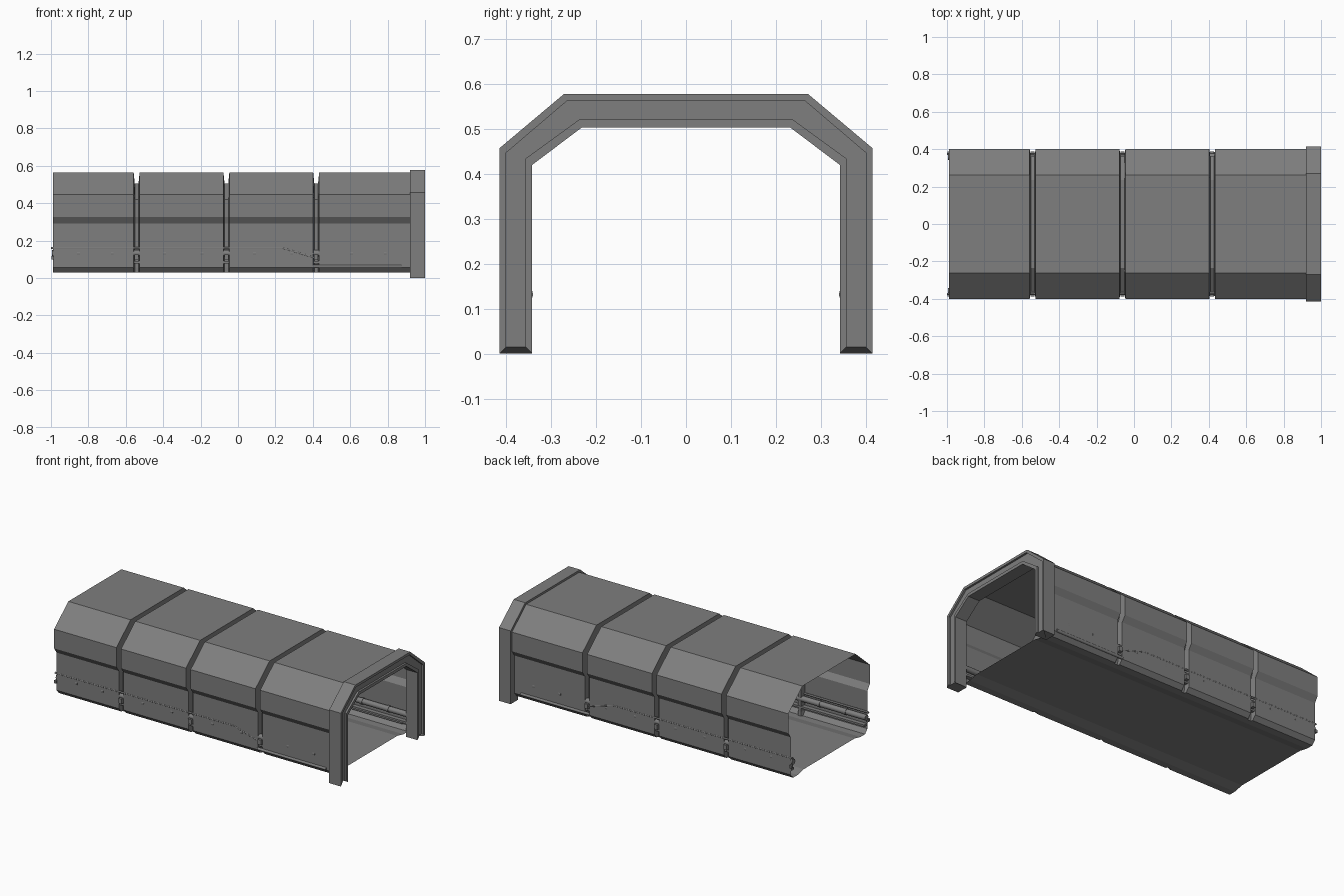
import bpy, bmesh, math
from mathutils import Vector

if "Cube" in bpy.data.objects:
    bpy.data.objects.remove(bpy.data.objects["Cube"])

grey = bpy.data.materials.new("panel_grey")
grey.use_nodes = True
COLOR = (0.21, 0.21, 0.21, 1)
grey.diffuse_color = COLOR
grey.node_tree.nodes["Principled BSDF"].inputs["Base Color"].default_value = COLOR


def finish(bm, name):
    bmesh.ops.recalc_face_normals(bm, faces=bm.faces)
    mesh = bpy.data.meshes.new(name)
    bm.to_mesh(mesh)
    bm.free()
    mesh.materials.append(grey)
    obj = bpy.data.objects.new(name, mesh)
    bpy.context.collection.objects.link(obj)
    return obj


def both_sides(half):
    """Full outline from the half on the +y side."""
    return half + [(-y, z) for y, z in reversed(half)]


def loft(name, sections, loop=False):
    """Skin a list of (x, closed outline) sections."""
    bm = bmesh.new()
    rings = [[bm.verts.new((x, y, z)) for y, z in outline] for x, outline in sections]
    pairs = list(zip(rings, rings[1:]))
    if loop:
        pairs.append((rings[-1], rings[0]))
    for a, b in pairs:
        for i in range(len(a)):
            # the looped arch is open between its two feet only when unlooped
            j = (i + 1) % len(a)
            bm.faces.new((a[i], a[j], b[j], b[i]))
    return finish(bm, name)


def box(name, lo, hi):
    bm = bmesh.new()
    bmesh.ops.create_cube(bm, size=1)
    lo, hi = Vector(lo), Vector(hi)
    for v in bm.verts:
        v.co = Vector([(lo[i] + hi[i]) / 2 + v.co[i] * (hi[i] - lo[i]) for i in range(3)])
    return finish(bm, name)


def tube(name, points, radius, sides=10):
    """Straight-jointed tube through points lying in one xz plane."""
    bm = bmesh.new()
    rings = []
    for x, y, z in points:
        rings.append([bm.verts.new((x, y + radius * math.cos(t), z + radius * math.sin(t)))
                      for t in (math.tau * k / sides for k in range(sides))])
    for a, b in zip(rings, rings[1:]):
        for i in range(sides):
            j = (i + 1) % sides
            bm.faces.new((a[i], a[j], b[j], b[i]))
    bm.faces.new(rings[0])
    bm.faces.new(rings[-1])
    obj = finish(bm, name)
    for p in obj.data.polygons:
        p.use_smooth = len(p.vertices) == 4
    return obj


# Corridor shell: wide bays separated by recessed grooves
floor = [(0.25, 0.042), (0.31, 0.029)]
bay = both_sides(floor + [(0.355, 0.029), (0.378, 0.055), (0.378, 0.29),
                          (0.402, 0.325), (0.402, 0.445), (0.262, 0.565)])
rib = both_sides(floor + [(0.345, 0.029), (0.347, 0.055), (0.347, 0.29),
                          (0.36, 0.325), (0.36, 0.42), (0.235, 0.505)])
GROOVES = [-0.558, -0.078, 0.402]
WIDTH = 0.032
sections = [(-0.988, bay)]
for g in GROOVES:
    sections += [(g, bay), (g + 0.006, rib), (g + WIDTH - 0.006, rib), (g + WIDTH, bay)]
sections.append((0.925, bay))
loft("corridor_shell", sections)

# End arch: swept frame with a shallow recess on the outer face
outer = [(0.415, 0), (0.415, 0.457), (0.271, 0.578)]
outer_in = [(0.400, 0.015), (0.400, 0.447), (0.265, 0.562)]
inner_in = [(0.357, 0.015), (0.357, 0.434), (0.236, 0.522)]
inner = [(0.342, 0), (0.342, 0.42), (0.232, 0.503)]
rails = [(0.92, outer), (1.0, outer), (1.0, outer_in), (0.988, outer_in),
         (0.988, inner_in), (1.0, inner_in), (1.0, inner), (0.92, inner)]
bm = bmesh.new()
strips = [[bm.verts.new((x, y, z)) for y, z in both_sides(half)] for x, half in rails]
for k, a in enumerate(strips):
    b = strips[(k + 1) % len(strips)]
    for i in range(len(a) - 1):
        bm.faces.new((a[i], a[i + 1], b[i + 1], b[i]))
for end in (0, -1):
    bm.faces.new([s[end] for s in strips])
finish(bm, "end_arch")

# Wall services, repeated on both sides
for side, s in (("left", 1), ("right", -1)):
    tube(side + "_pipe", [(-0.995, s * 0.36, 0.132), (0.93, s * 0.36, 0.132)], 0.017, 12)
    tube(side + "_cable", [(-1.0, s * 0.374, 0.16), (0.24, s * 0.374, 0.16),
                           (0.42, s * 0.374, 0.105)], 0.006, 6)
    tube(side + "_low_rail", [(0.40, s * 0.377, 0.062), (0.875, s * 0.377, 0.062)], 0.009, 8)
    y0, y1 = sorted((s * 0.345, s * 0.372))
    box(side + "_ledge", (-0.988, y0, 0.078), (0.925, y1, 0.09))
    # Clamps in the grooves, and pipe collars within the bays
    for n, g in enumerate(GROOVES):
        y0, y1 = sorted((s * 0.345, s * 0.388))
        box(f"{side}_clamp_{n}", (g + 0.005, y0, 0.095), (g + WIDTH - 0.005, y1, 0.125))
    for n, x in enumerate((-0.86, -0.68, -0.4, -0.2, 0.08, 0.28, 0.6, 0.78)):
        tube(f"{side}_collar_{n}", [(x, s * 0.36, 0.132), (x + 0.015, s * 0.36, 0.132)], 0.02, 12)
    # Cable end bracket
    y0, y1 = sorted((s * 0.368, s * 0.388))
    box(side + "_end_bracket", (-0.998, y0, 0.1), (-0.985, y1, 0.118))
